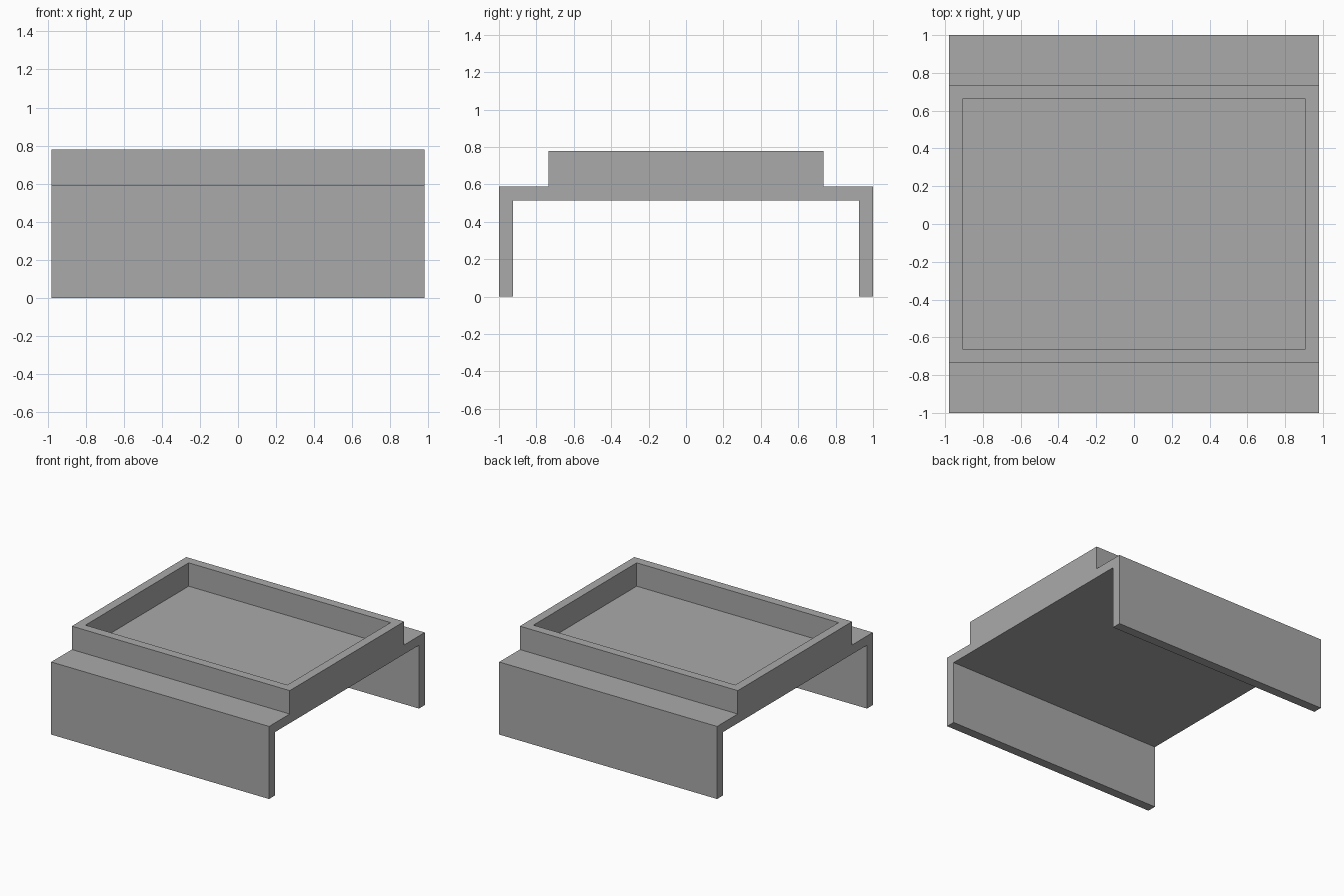
import bpy
import bmesh

cube = bpy.data.objects.get("Cube")
if cube:
    bpy.data.objects.remove(cube, do_unlink=True)

grey = bpy.data.materials.new("plain grey")
GREY = (0.4, 0.4, 0.4, 1.0)
grey.use_nodes = True
grey.diffuse_color = GREY
grey.node_tree.nodes["Principled BSDF"].inputs["Base Color"].default_value = GREY

HALF_X = 0.98
STEP_Y, STEP_Z, TOP_Z = 0.735, 0.59, 0.78
LEDGE_Z = 0.75

# Stepped bridge profile, one half in (y, z), mirrored to the other side
half = [(STEP_Y, TOP_Z), (STEP_Y, STEP_Z), (1, STEP_Z), (1, 0), (0.925, 0), (0.925, 0.515)]
profile = half + [(-y, z) for y, z in reversed(half)]

bm = bmesh.new()
end = bm.faces.new([bm.verts.new((-HALF_X, y, z)) for y, z in profile])
grown = bmesh.ops.extrude_face_region(bm, geom=[end])["geom"]
bmesh.ops.translate(bm, vec=(2 * HALF_X, 0, 0),
                    verts=[v for v in grown if isinstance(v, bmesh.types.BMVert)])
bmesh.ops.recalc_face_normals(bm, faces=bm.faces[:])


# Recess with a narrow ledge: inset the top face, then sink it, twice
def sink(face, margin, depth):
    bmesh.ops.inset_region(bm, faces=[face], thickness=margin, use_even_offset=True)
    walls = bmesh.ops.extrude_discrete_faces(bm, faces=[face])["faces"]
    floor = walls[0]
    return floor, depth


def sunken_floor(face, margin, z):
    bmesh.ops.inset_region(bm, faces=[face], thickness=margin, use_even_offset=True)
    rim = face.verts[:]
    floor_verts = [bm.verts.new((v.co.x, v.co.y, z)) for v in rim]
    for i in range(len(rim)):
        j = (i + 1) % len(rim)
        bm.faces.new((rim[i], rim[j], floor_verts[j], floor_verts[i]))
    bm.faces.remove(face)
    return bm.faces.new(floor_verts)


top = max(bm.faces, key=lambda f: f.calc_center_median().z)
ledge = sunken_floor(top, 0.072, LEDGE_Z)
sunken_floor(ledge, 0.026, STEP_Z)
bmesh.ops.recalc_face_normals(bm, faces=bm.faces[:])

mesh = bpy.data.meshes.new("tray_stand")
bm.to_mesh(mesh)
bm.free()
mesh.materials.append(grey)
stand = bpy.data.objects.new("tray_stand", mesh)
bpy.context.scene.collection.objects.link(stand)
